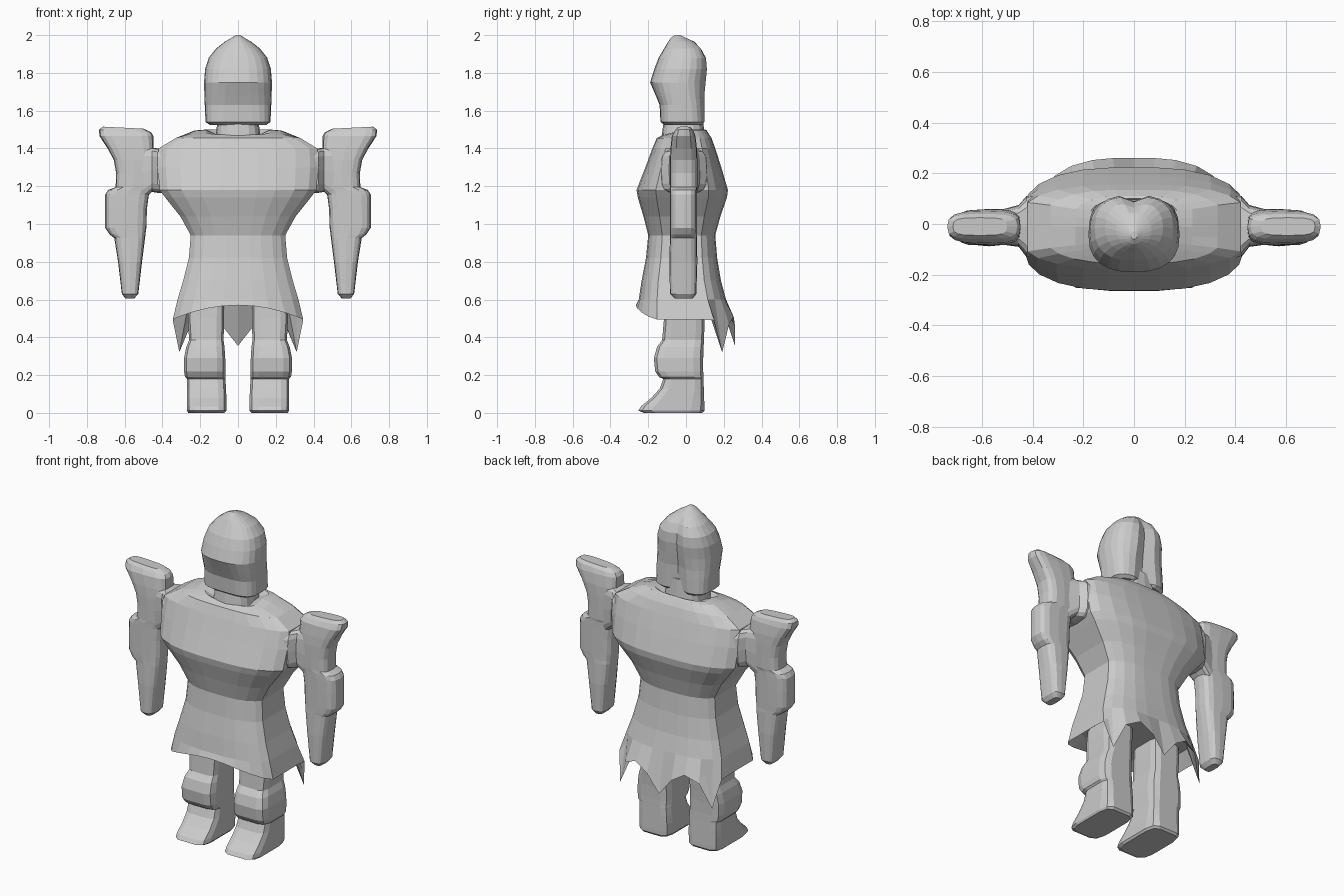
import bpy, bmesh, math

grey = bpy.data.materials.new("stone grey")
grey.diffuse_color = (0.6, 0.6, 0.6, 1)


def section(x0, x1, y0, y1, z, n, count):
    """Rounded box outline spanning x0..x1 and y0..y1 at height z."""
    pts = []
    for i in range(count):
        t = 2 * math.pi * (i + 0.5 * (count == 12)) / count
        c, s = math.cos(t), math.sin(t)
        x = math.copysign(abs(c) ** (2 / n), c)
        y = math.copysign(abs(s) ** (2 / n), s)
        pts.append([(x0 + x1) / 2 + x * (x1 - x0) / 2,
                    (y0 + y1) / 2 + y * (y1 - y0) / 2, z])
    return pts


# Quarter of the torso outline: flat flank, slanted corner, flat front
quarter = [(1, 0), (1, .3), (1, .58), (.9, .74), (.72, .88), (.48, .97), (.24, 1)]
half = quarter + [(0, 1)] + [(-u, v) for u, v in quarter[:0:-1]]
outline = half + [(-u, -v) for u, v in half]


def torso_section(w, f, b, z):
    return [[u * w, (f + b) / 2 + v * (b - f) / 2, z] for u, v in outline]


def loft(name, rings, flip=False):
    """Skin a list of outlines into a closed, flat-shaded solid."""
    bm = bmesh.new()
    rows = [[bm.verts.new((-p[0] if flip else p[0], p[1], p[2])) for p in r] for r in rings]
    n = len(rows[0])
    for a, b in zip(rows, rows[1:]):
        for i in range(n):
            j = (i + 1) % n
            bm.faces.new((a[i], a[j], b[j], b[i]))
    bm.faces.new(rows[0])
    bm.faces.new(rows[-1])
    bmesh.ops.recalc_face_normals(bm, faces=bm.faces)
    mesh = bpy.data.meshes.new(name)
    bm.to_mesh(mesh)
    bm.free()
    mesh.materials.append(grey)
    ob = bpy.data.objects.new(name, mesh)
    bpy.context.collection.objects.link(ob)
    return ob


def lerp(table, v):
    for (a, p), (b, q) in zip(table, table[1:]):
        if v <= b:
            return p + (q - p) * (v - a) / (b - a)
    return table[-1][1]


# Tunic and cape: (z, half width, front y, back y)
body = [(1.47, .11, -.10, .085), (1.50, .17, -.12, .10), (1.495, .23, -.135, .11),
        (1.455, .33, -.155, .135), (1.40, .42, -.178, .155), (1.30, .425, -.215, .187),
        (1.18, .415, -.262, .222), (1.14, .385, -.255, .217), (1.04, .305, -.225, .182),
        (.94, .25, -.20, .155), (.82, .26, -.212, .165), (.70, .29, -.235, .185),
        (.60, .32, -.25, .212)]
rings = [torso_section(w, f, b, z) for z, w, f, b in body]
for r in rings[:3]:          # collar sits lower at the front
    for p in r:
        p[2] -= .03 * max(0, -p[1] / .13)

# Ragged hem: arched at the front, three hanging points at the back
hem = torso_section(.345, -.265, .26, 0)
back_hem = [(0, .355), (.083, .46), (.166, .51), (.25, .47), (.311, .32), (.345, .49)]
for p in hem:
    x = abs(p[0])
    p[2] = lerp(back_hem, x) if p[1] > .1 else .57 - .075 * (x / .345) ** 2
lining = [[p[0] * .85, p[1] * .72, .57] for p in hem]
loft("tunic", rings + [hem, lining])

# Neck
loft("neck", [section(-w, w, f, b, z, 2.8, 16) for z, w, f, b in
              [(1.40, .16, -.14, .11), (1.46, .12, -.13, .10), (1.60, .10, -.11, .085)]])

# Hooded head: (z, half width, front y, back y, squareness)
head = [(1.525, .15, -.115, .085, 3.5), (1.54, .172, -.135, .10, 3.5),
        (1.63, .176, -.14, .10, 3), (1.68, .178, -.16, .10, 2.8),
        (1.75, .18, -.19, .108, 2.5), (1.82, .174, -.168, .115, 2.5),
        (1.88, .155, -.145, .112, 2.5), (1.93, .115, -.115, .09, 2.3),
        (1.965, .07, -.095, .045, 2), (1.985, .035, -.08, .0, 2), (2.0, .012, -.06, -.03, 2)]
rings = [section(-w, w, f, b, z, n, 24) for z, w, f, b, n in head]
for r in rings[:-3]:
    for p in r:
        if p[1] > .03 and abs(p[0]) < .06:   # groove down the back
            p[1] -= .025 * (1 - abs(p[0]) / .06)
loft("head", rings)

# Arm: (z, inner x, outer x, front y, back y), hand to flared shoulder plate
arm = [(.605, .55, .595, -.06, .035), (.63, .528, .615, -.085, .055),
       (.80, .508, .635, -.088, .06), (.925, .492, .655, -.085, .058),
       (.945, .49, .68, -.085, .057), (.98, .485, .703, -.085, .057),
       (1.08, .482, .704, -.085, .057), (1.155, .472, .703, -.085, .057),
       (1.18, .462, .688, -.085, .057), (1.195, .458, .648, -.085, .06),
       (1.27, .455, .645, -.085, .06), (1.34, .452, .658, -.085, .06),
       (1.40, .447, .69, -.082, .058), (1.465, .448, .733, -.075, .05),
       (1.495, .46, .737, -.06, .04), (1.512, .50, .715, -.045, .025)]
arm_rings = [section(a, b, f, k, z, 3.4, 16) for z, a, b, f, k in arm]
for r in arm_rings[-2:]:     # plate rises outward
    for p in r:
        p[2] += .05 * (p[0] - .65)

# Leg: (z, inner x, outer x, front y, back y), sole to hip
leg = [(0, .07, .265, -.225, .09), (.012, .06, .272, -.255, .10), (.035, .06, .272, -.24, .10),
       (.08, .06, .272, -.185, .098), (.13, .062, .272, -.14, .096), (.18, .065, .272, -.122, .094),
       (.19, .065, .282, -.145, .094), (.22, .065, .287, -.165, .093), (.29, .066, .287, -.172, .093),
       (.35, .07, .275, -.155, .095), (.385, .075, .26, -.128, .097),
       (.50, .072, .267, -.118, .10), (.60, .072, .26, -.112, .10)]

for side, flip in (("right", False), ("left", True)):
    loft(side + "_arm", arm_rings, flip)
    loft(side + "_leg", [section(a, b, f, k, z, 5, 12) for z, a, b, f, k in leg], flip)
    # Shoulder joint: outline laid on its side and skinned outward
    joint = []
    for x, f, k, z0, z1 in [(.36, -.15, .12, 1.16, 1.39), (.425, -.13, .11, 1.165, 1.40),
                            (.455, -.09, .075, 1.17, 1.405), (.53, -.08, .055, 1.10, 1.42)]:
        joint.append([[x, p[1], p[0]] for p in section(z0, z1, f, k, 0, 4, 16)])
    loft(side + "_shoulder", joint, flip)
